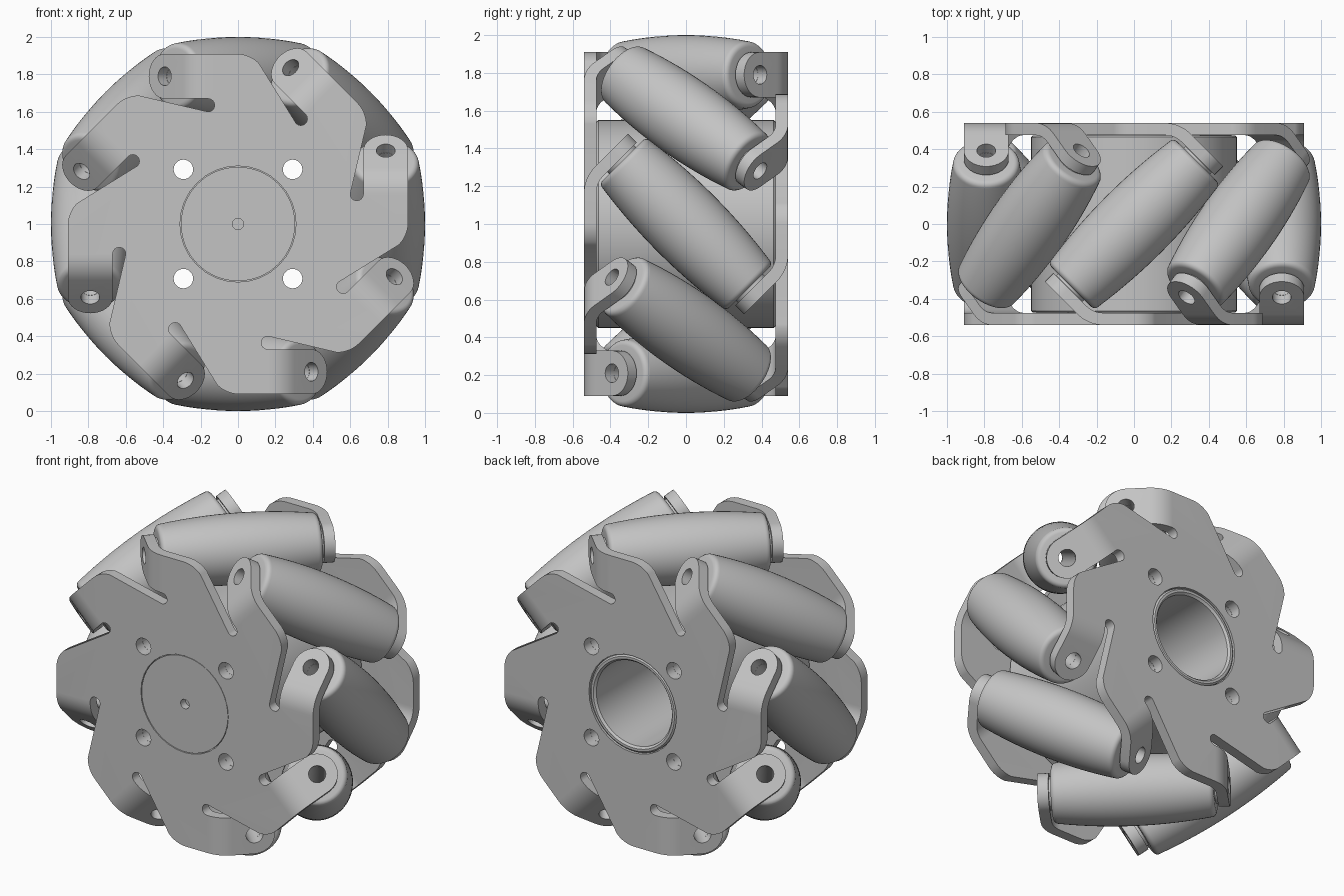
import bpy, bmesh
from math import sin, cos, tan, pi, radians
from mathutils import Matrix, Vector

if "Cube" in bpy.data.objects:
    bpy.data.objects.remove(bpy.data.objects["Cube"])

COUNT = 8             # rollers around the wheel
AXLE_R = 0.79         # distance of roller axles from the wheel axis
FACE_Y = -0.54        # outer face of the side plate
THICK = 0.065
IN_R, OUT_R = 0.67, 0.91   # arm edges
SLOT_R, SLOT_T = 0.60, 0.16
TAB_S = 0.555         # tab face position along the roller axle
C45 = cos(pi / 4)
CENTRE = Matrix.Translation((0, 0, 1))

grey = bpy.data.materials.new("light grey")
grey.use_nodes = True
grey.diffuse_color = (0.55, 0.55, 0.55, 1)
grey.node_tree.nodes["Principled BSDF"].inputs["Base Color"].default_value = (0.55, 0.55, 0.55, 1)


def make_object(name, bm, matrix):
    mesh = bpy.data.meshes.new(name)
    bm.to_mesh(mesh)
    bm.free()
    mesh.materials.append(grey)
    ob = bpy.data.objects.new(name, mesh)
    bpy.context.collection.objects.link(ob)
    ob.matrix_world = matrix
    return ob


def finish(ob):
    """Bake the modifiers and smooth the curved faces."""
    bpy.context.view_layer.update()
    graph = bpy.context.evaluated_depsgraph_get()
    mesh = bpy.data.meshes.new_from_object(ob.evaluated_get(graph))
    ob.modifiers.clear()
    ob.data = mesh
    bpy.ops.object.select_all(action='DESELECT')
    ob.select_set(True)
    bpy.context.view_layer.objects.active = ob
    bpy.ops.object.shade_smooth_by_angle(angle=radians(30))


def lathe(profile, steps):
    """Spin a (radius, height) profile about local z."""
    bm = bmesh.new()
    verts = [bm.verts.new((r, 0, h)) for r, h in profile]
    edges = [bm.edges.new(pair) for pair in zip(verts, verts[1:])]
    bmesh.ops.spin(bm, geom=verts + edges, cent=(0, 0, 0), axis=(0, 0, 1),
                   angle=2 * pi, steps=steps, use_duplicate=False)
    bmesh.ops.remove_doubles(bm, verts=bm.verts, dist=1e-4)
    bmesh.ops.recalc_face_normals(bm, faces=bm.faces)
    return bm


def turn(i):
    return Matrix.Rotation(-2 * pi * i / COUNT, 4, 'Y')


def axle_frame(i):
    return turn(i) @ Matrix.Translation((AXLE_R, 0, 0)) @ Matrix.Rotation(pi / 4, 4, 'X')


def cut(ob, cutter):
    mod = ob.modifiers.new("holes", 'BOOLEAN')
    mod.object = cutter
    mod.solver = 'EXACT'


# Cutters for bolt holes, axle holes and the central opening
along_y = Matrix.Rotation(pi / 2, 4, 'X')


def make_cutter(name, rods):
    bm = bmesh.new()
    for matrix, radius in rods:
        bmesh.ops.create_cone(bm, cap_ends=True, segments=32, radius1=radius,
                              radius2=radius, depth=1.24, matrix=matrix)
    ob = make_object(name, bm, CENTRE)
    ob.hide_render = True
    return ob


bolts = [(Matrix.Translation((x, 0, z)) @ along_y, 0.052)
         for x in (-0.292, 0.292) for z in (-0.292, 0.292)]
axles = [(axle_frame(i), 0.05) for i in range(COUNT)]
bolt_cutter = make_cutter("bolt_cutter", bolts)
plate_cutter = make_cutter("plate_cutter", bolts + axles + [(along_y, 0.31)])


# Side plate: flat pinwheel body with arms bent inward to hold the rollers
def rounded_corner(radius=0.17, steps=6):
    """Arc joining the previous arm's slot edge to this arm's outer edge."""
    corner_t = OUT_R - SLOT_R / C45
    t = -corner_t + radius * tan(pi / 8)
    cx = OUT_R - radius
    return [(cx + radius * cos(a), t + radius * sin(a))
            for a in [-pi / 4 + pi / 4 * k / steps for k in range(steps + 1)]]


def make_plate(name, matrix):
    bm = bmesh.new()
    bend_t = (TAB_S * 2 * C45 + FACE_Y)
    reach = 0.081
    bend_r = reach / tan(pi / 8)
    start = bend_t - reach
    slot_mid, slot_rad = (IN_R + SLOT_R) / 2, (IN_R - SLOT_R) / 2
    slot = [(slot_mid + slot_rad * cos(a), SLOT_T - slot_rad * sin(a))
            for a in [pi * k / 8 for k in range(9)]]
    sector = rounded_corner() + [(OUT_R, start), (IN_R, start)] + slot
    body = []
    for i in range(COUNT):
        body += [bm.verts.new(turn(i) @ Vector((r, FACE_Y, t))) for r, t in sector]
    bm.faces.new(body)

    # Section of the bent arm as (t, y) rows, ending at the axle
    rows = [(start + bend_r * sin(a), FACE_Y + bend_r * (1 - cos(a)))
            for a in [pi / 4 * k / 8 for k in range(9)]]
    rows.append((TAB_S * C45, -TAB_S * C45))
    half = (OUT_R - IN_R) / 2
    for i in range(COUNT):
        m = turn(i)
        pairs = [(bm.verts.new(m @ Vector((IN_R, y, t))),
                  bm.verts.new(m @ Vector((OUT_R, y, t)))) for t, y in rows]
        for (a, b), (c, d) in zip(pairs, pairs[1:]):
            bm.faces.new((a, b, d, c))
        t, y = rows[-1]
        tip = [bm.verts.new(m @ Vector((AXLE_R + half * cos(a), y + C45 * half * sin(a),
                                        t + C45 * half * sin(a))))
               for a in [pi * k / 16 for k in range(1, 16)]]
        bm.faces.new([pairs[-1][0], pairs[-1][1]] + tip)
    bmesh.ops.remove_doubles(bm, verts=bm.verts, dist=1e-4)
    ob = make_object(name, bm, matrix)
    solid = ob.modifiers.new("thickness", 'SOLIDIFY')
    solid.thickness = THICK
    solid.offset = -1
    solid.use_even_offset = True
    cut(ob, plate_cutter)
    finish(ob)


make_plate("front_plate", CENTRE)
make_plate("back_plate", CENTRE @ Matrix.Rotation(pi, 4, 'X'))

# Hub: drum with a closed front boss and an open back bore
hub_profile = [(0, -0.49), (0.03, -0.49), (0.03, -0.538), (0.305, -0.538), (0.305, -0.474),
               (0.54, -0.474), (0.55, -0.464), (0.55, 0.464), (0.54, 0.474), (0.305, 0.474),
               (0.305, 0.53), (0.295, 0.538), (0.28, 0.538), (0.268, 0.525),
               (0.268, -0.45), (0, -0.45)]
hub = make_object("hub", lathe(hub_profile, 64), CENTRE @ Matrix.Rotation(-pi / 2, 4, 'X'))
cut(hub, bolt_cutter)
finish(hub)

# Rollers: barrel tubes set at 45 degrees to the wheel axis
END, FILLET, BORE = 0.475, 0.03, 0.05


def barrel(s):
    return 0.21 - 0.16 * s * s


side = END - FILLET
top = barrel(side)
right_end = [(top - FILLET * (1 - cos(a)), side + FILLET * sin(a))
             for a in [pi / 2 * k / 5 for k in range(1, 6)]]
right_end += [(0.1, END), (0.1, 0.489), (BORE, 0.489)]
barrel_pts = [(barrel(s), s) for s in [side * k / 8 for k in range(-8, 9)]]
left_end = [(r, -s) for r, s in reversed(right_end)]
roller_profile = left_end + barrel_pts + right_end + left_end[:1]
for i in range(COUNT):
    finish(make_object(f"roller_{i + 1}", lathe(roller_profile, 48), CENTRE @ axle_frame(i)))

for helper in (bolt_cutter, plate_cutter):
    bpy.data.objects.remove(helper)
